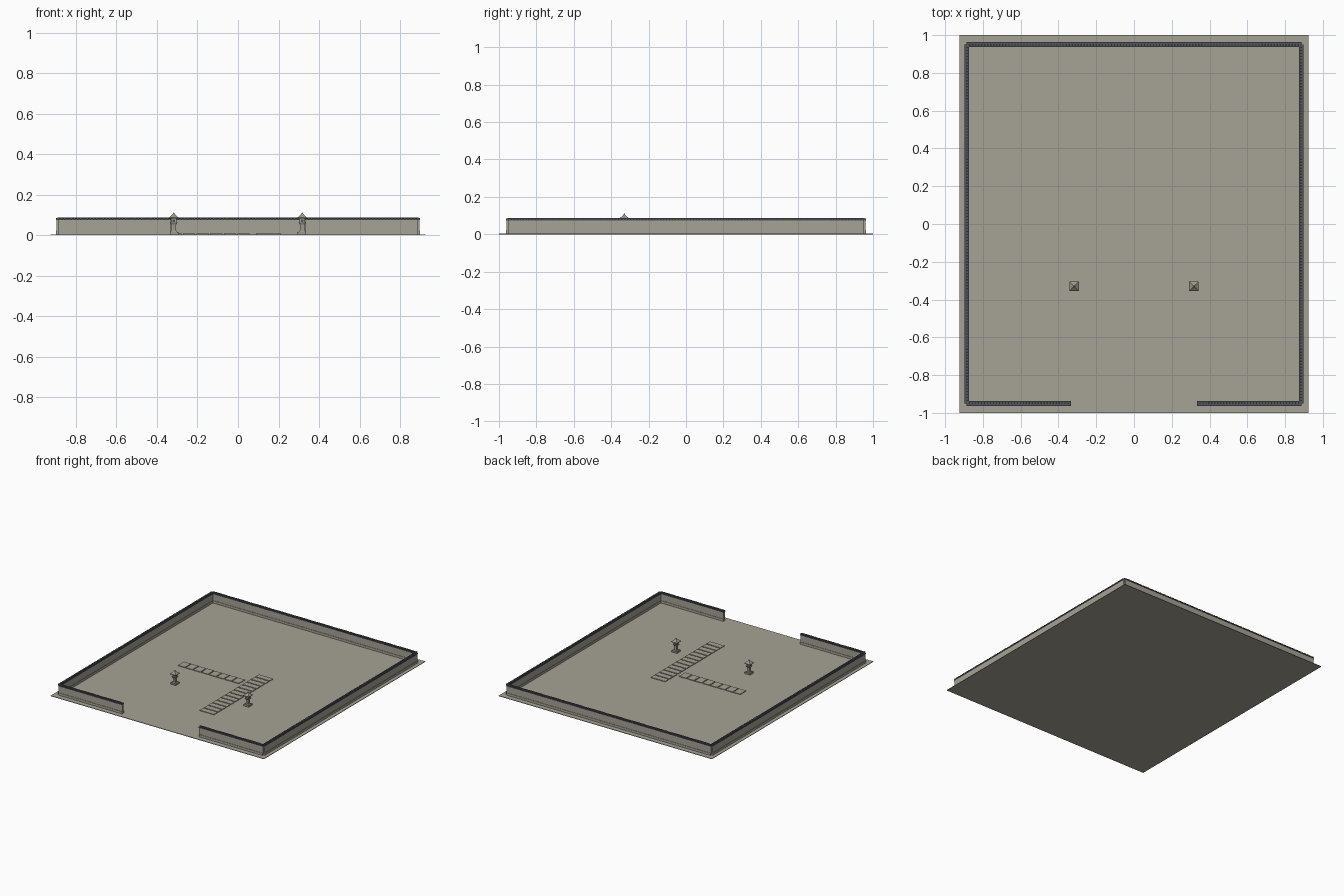
import bpy, bmesh
from math import pi
from mathutils import Matrix, Vector

cube = bpy.data.objects.get("Cube")
if cube:
    bpy.data.objects.remove(cube, do_unlink=True)


def material(name, rgb):
    m = bpy.data.materials.new(name)
    m.use_nodes = True
    col = (*rgb, 1)
    m.diffuse_color = col
    m.node_tree.nodes["Principled BSDF"].inputs["Base Color"].default_value = col
    return m


SAND = material("sandy stone", (0.38, 0.36, 0.30))
TILE = material("dark roof tile", (0.085, 0.09, 0.10))
STONE = material("lantern stone", (0.33, 0.32, 0.27))


def box(bm, lo, hi):
    lo, hi = Vector(lo), Vector(hi)
    bmesh.ops.create_cube(bm, size=1, matrix=Matrix.Translation((lo + hi) / 2)
                          @ Matrix.Diagonal((*(hi - lo), 1)))


def frustum(bm, x, y, z0, z1, w0, w1):
    # Square tapered block, w0 wide below and w1 wide above
    r = 0.5 ** 0.5
    bmesh.ops.create_cone(bm, cap_ends=True, segments=4, radius1=w0 * r, radius2=w1 * r,
                          depth=z1 - z0, matrix=Matrix.Translation((x, y, (z0 + z1) / 2))
                          @ Matrix.Rotation(pi / 4, 4, "Z"))


def finish(name, bm, mat):
    mesh = bpy.data.meshes.new(name)
    bm.to_mesh(mesh)
    bm.free()
    mesh.materials.append(mat)
    ob = bpy.data.objects.new(name, mesh)
    bpy.context.collection.objects.link(ob)
    return ob


# Ground slab
GROUND = 0.004
bm = bmesh.new()
box(bm, (-0.925, -1, 0), (0.925, 1, GROUND))
finish("ground", bm, SAND)


def wall(name, start, end):
    # Straight wall from start to end along x or y, with plinth and tiled cap
    axis = 0 if start[1] == end[1] else 1
    length = end[axis] - start[axis]

    def strip(bm, half, z0, z1, a=0.0, b=length):
        lo, hi = [0, 0, z0], [0, 0, z1]
        lo[axis], hi[axis] = start[axis] + a, start[axis] + b
        lo[1 - axis], hi[1 - axis] = start[1 - axis] - half, start[1 - axis] + half
        box(bm, lo, hi)

    bm = bmesh.new()
    strip(bm, 0.0085, GROUND, 0.075)
    strip(bm, 0.0115, GROUND, 0.022)
    finish(name, bm, SAND)

    bm = bmesh.new()
    strip(bm, 0.0125, 0.074, 0.079)
    strip(bm, 0.004, 0.079, 0.087)
    count = round(length / 0.016)
    pitch = length / count
    for i in range(count):
        strip(bm, 0.012, 0.079, 0.084, (i + 0.2) * pitch, (i + 0.8) * pitch)
    finish(name + "_tiles", bm, TILE)


X, Y, GATE = 0.886, 0.95, 0.333
wall("left_wall", (X, -Y), (X, Y))
wall("right_wall", (-X, -Y), (-X, Y))
wall("back_wall", (-X, Y), (X, Y))
wall("front_left_wall", (GATE, -Y), (X, -Y))
wall("front_right_wall", (-X, -Y), (-GATE, -Y))

# Stepping stones: a long path and a side path
bm = bmesh.new()
for i in range(14):
    y = -0.6 + i * 0.053
    box(bm, (0.088, y, GROUND), (0.212, y + 0.044, 0.009))
finish("long_path", bm, SAND)
bm = bmesh.new()
for i in range(8):
    x = -0.472 + i * 0.067
    box(bm, (x, -0.07, GROUND), (x + 0.06, 0.003, 0.009))
finish("side_path", bm, SAND)

# Stone lanterns
for side, x in (("left", 0.317), ("right", -0.317)):
    y = -0.33
    bm = bmesh.new()
    for z0, z1, w0, w1 in ((GROUND, 0.016, 0.046, 0.046),   # foot
                           (0.016, 0.022, 0.034, 0.026),    # collar
                           (0.022, 0.053, 0.02, 0.02),      # post
                           (0.053, 0.062, 0.026, 0.036),    # platform
                           (0.062, 0.082, 0.026, 0.026),    # lamp house
                           (0.082, 0.086, 0.05, 0.05),      # eaves
                           (0.086, 0.102, 0.05, 0.012),     # roof
                           (0.102, 0.111, 0.012, 0.004)):   # finial
        frustum(bm, x, y, z0, z1, w0, w1)
    finish(side + "_lantern", bm, STONE)
    # Dark openings on the four sides of the lamp house
    bm = bmesh.new()
    box(bm, (x - 0.0135, y - 0.007, 0.066), (x + 0.0135, y + 0.007, 0.078))
    box(bm, (x - 0.007, y - 0.0135, 0.066), (x + 0.007, y + 0.0135, 0.078))
    finish(side + "_lantern_openings", bm, TILE)
